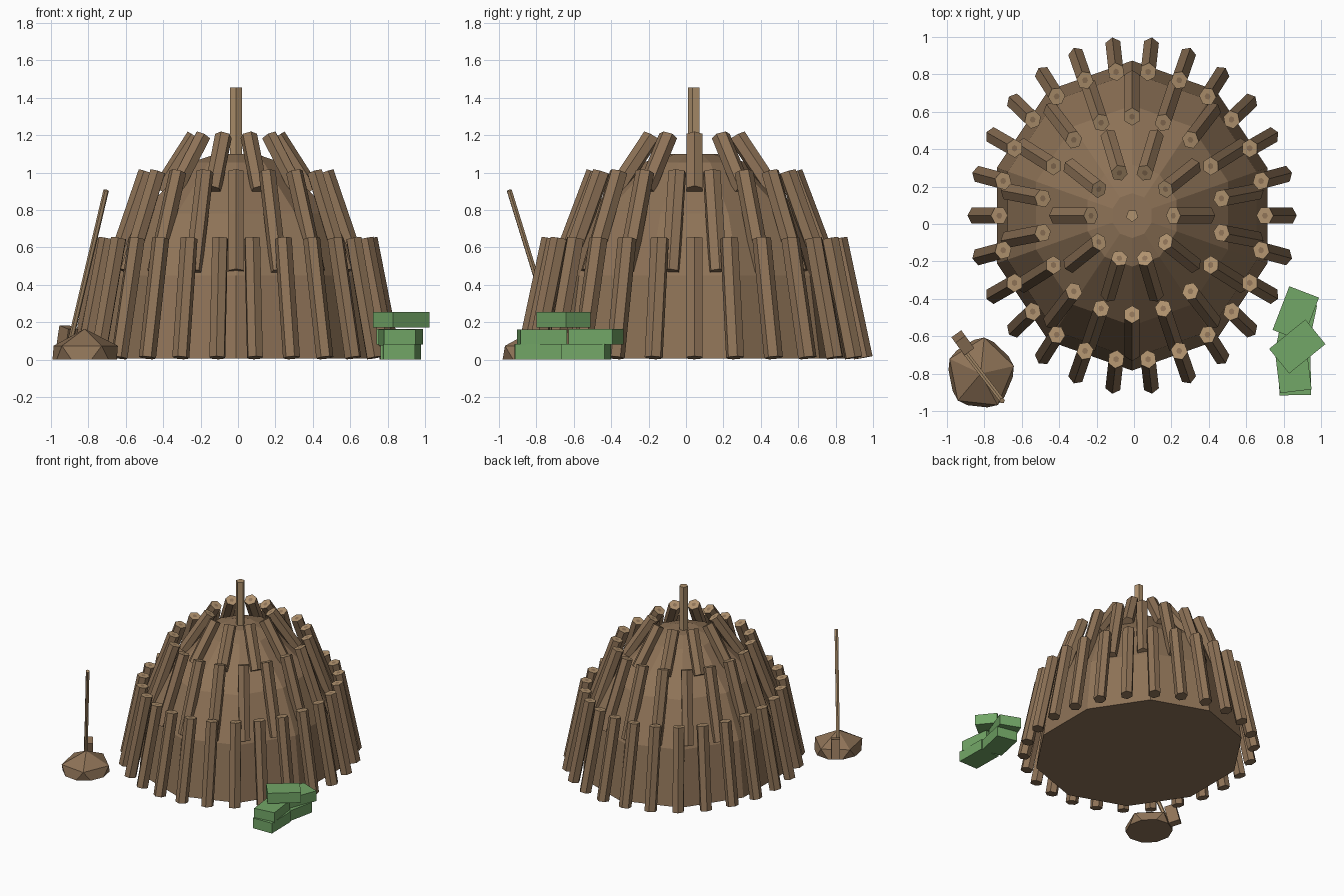
import bpy, bmesh
from math import cos, sin, pi, radians
from mathutils import Matrix, Vector

cube = bpy.data.objects.get("Cube")
if cube:
    bpy.data.objects.remove(cube, do_unlink=True)

CENTRE = Vector((-0.01, 0.045, 0))
STRETCH = 1.09  # the hut is slightly longer front to back


def material(name, rgb):
    m = bpy.data.materials.new(name)
    m.use_nodes = True
    m.diffuse_color = (*rgb, 1)
    m.node_tree.nodes["Principled BSDF"].inputs["Base Color"].default_value = (*rgb, 1)
    return m


BARK = material("brown bark", (0.27, 0.17, 0.095))
WOOD = material("light cut wood", (0.43, 0.285, 0.155))
GREEN = material("green brick", (0.17, 0.385, 0.135))


def finish(bm, name, *mats):
    mesh = bpy.data.meshes.new(name)
    bm.to_mesh(mesh)
    bm.free()
    for m in mats:
        mesh.materials.append(m)
    ob = bpy.data.objects.new(name, mesh)
    bpy.context.collection.objects.link(ob)
    return ob


def add_stick(bm, start, end, radius, sides):
    """Straight prism between two points; returns its end face."""
    start, end = Vector(start), Vector(end)
    axis = end - start
    matrix = Matrix.Translation((start + end) / 2) @ axis.to_track_quat('Z', 'Y').to_matrix().to_4x4()
    made = bmesh.ops.create_cone(bm, cap_ends=True, segments=sides, radius1=radius,
                                 radius2=radius, depth=axis.length, matrix=matrix)
    faces = {f for v in made["verts"] for f in v.link_faces}
    for f in faces:
        f.normal_update()
    return max(faces, key=lambda f: f.normal.dot(axis))


def log_ring(name, count, offset, low, high):
    """Ring of leaning logs; low and high are (radius, height) of the log axis."""
    bm = bmesh.new()
    for i in range(count):
        a = offset + 2 * pi * i / count
        ends = [(r * cos(a), r * sin(a), z) for r, z in (low, high)]
        cap = add_stick(bm, *ends, 0.046, 6)
        cap.material_index = 1
        # pale cut end with a dark core
        bmesh.ops.inset_individual(bm, faces=[cap], thickness=0.03)
        cap.material_index = 0
    bmesh.ops.scale(bm, vec=(1, STRETCH, 1), verts=bm.verts)
    bmesh.ops.translate(bm, vec=CENTRE, verts=bm.verts)
    finish(bm, name, BARK, WOOD)


# Dome core
bm = bmesh.new()
profile = [(0.76, 0.005), (0.70, 0.45), (0.54, 0.78), (0.25, 1.055), (0.11, 1.1)]
SIDES = 10
rings = []
for r, z in profile:
    angles = [pi / 2 + 2 * pi * i / SIDES for i in range(SIDES)]
    rings.append([bm.verts.new((r * cos(a), r * STRETCH * sin(a), z)) for a in angles])
for lower, upper in zip(rings, rings[1:]):
    for i in range(SIDES):
        j = (i + 1) % SIDES
        bm.faces.new((lower[i], lower[j], upper[j], upper[i]))
bm.faces.new(rings[-1])
bm.faces.new(rings[0][::-1])
bmesh.ops.translate(bm, vec=CENTRE, verts=bm.verts)
finish(bm, "dome_core", BARK)

# Three tiers of logs
log_ring("lower_logs", 26, 0, (0.835, 0.01), (0.71, 0.648))
log_ring("middle_logs", 18, radians(10), (0.67, 0.47), (0.485, 1.003))
log_ring("upper_logs", 10, 0, (0.405, 0.905), (0.22, 1.195))

# Centre pole
bm = bmesh.new()
add_stick(bm, CENTRE + Vector((0, 0, 0.95)), CENTRE + Vector((0, 0, 1.455)), 0.034, 5)
finish(bm, "centre_pole", WOOD)

# Stone, cut flat at the ground
bm = bmesh.new()
bmesh.ops.create_icosphere(bm, subdivisions=1, radius=1)
bmesh.ops.rotate(bm, matrix=Matrix.Rotation(radians(12), 3, 'Z'), verts=bm.verts)
bmesh.ops.scale(bm, vec=(0.203, 0.217, 0.165), verts=bm.verts)
cut = bmesh.ops.bisect_plane(bm, geom=bm.verts[:] + bm.edges[:] + bm.faces[:],
                             plane_co=(0, 0, 0), plane_no=(0, 0, -1), clear_outer=True)
bmesh.ops.holes_fill(bm, edges=[e for e in bm.edges if e.is_boundary])
bmesh.ops.recalc_face_normals(bm, faces=bm.faces)
bmesh.ops.translate(bm, vec=(-0.82, -0.8, 0), verts=bm.verts)
finish(bm, "stone", BARK)

# Leaning tool beside the stone
bm = bmesh.new()
add_stick(bm, (-0.90, -0.69, 0.08), (-0.705, -0.945, 0.905), 0.015, 6)
finish(bm, "tool_handle", WOOD)


def box(name, centre, size, angle, mat, tilt=0):
    bm = bmesh.new()
    turn = Matrix.Rotation(radians(angle), 4, 'Z') @ Matrix.Rotation(radians(tilt), 4, 'Y')
    matrix = Matrix.Translation(centre) @ turn @ Matrix.Diagonal((*size, 1))
    bmesh.ops.create_cube(bm, size=1, matrix=matrix)
    finish(bm, name, mat)


box("tool_head", (-0.915, -0.635, 0.1), (0.085, 0.065, 0.15), 126, BARK, -14)

# Stack of bricks
bricks = [(0.86, -0.79, 0.042, 91), (0.87, -0.54, 0.042, 78),
          (0.85, -0.77, 0.118, 97), (0.865, -0.48, 0.122, 69),
          (0.873, -0.655, 0.213, 39)]
for i, (x, y, z, angle) in enumerate(bricks):
    box(f"brick_{i + 1}", (x, y, z), (0.25, 0.17, 0.084), angle, GREEN)
